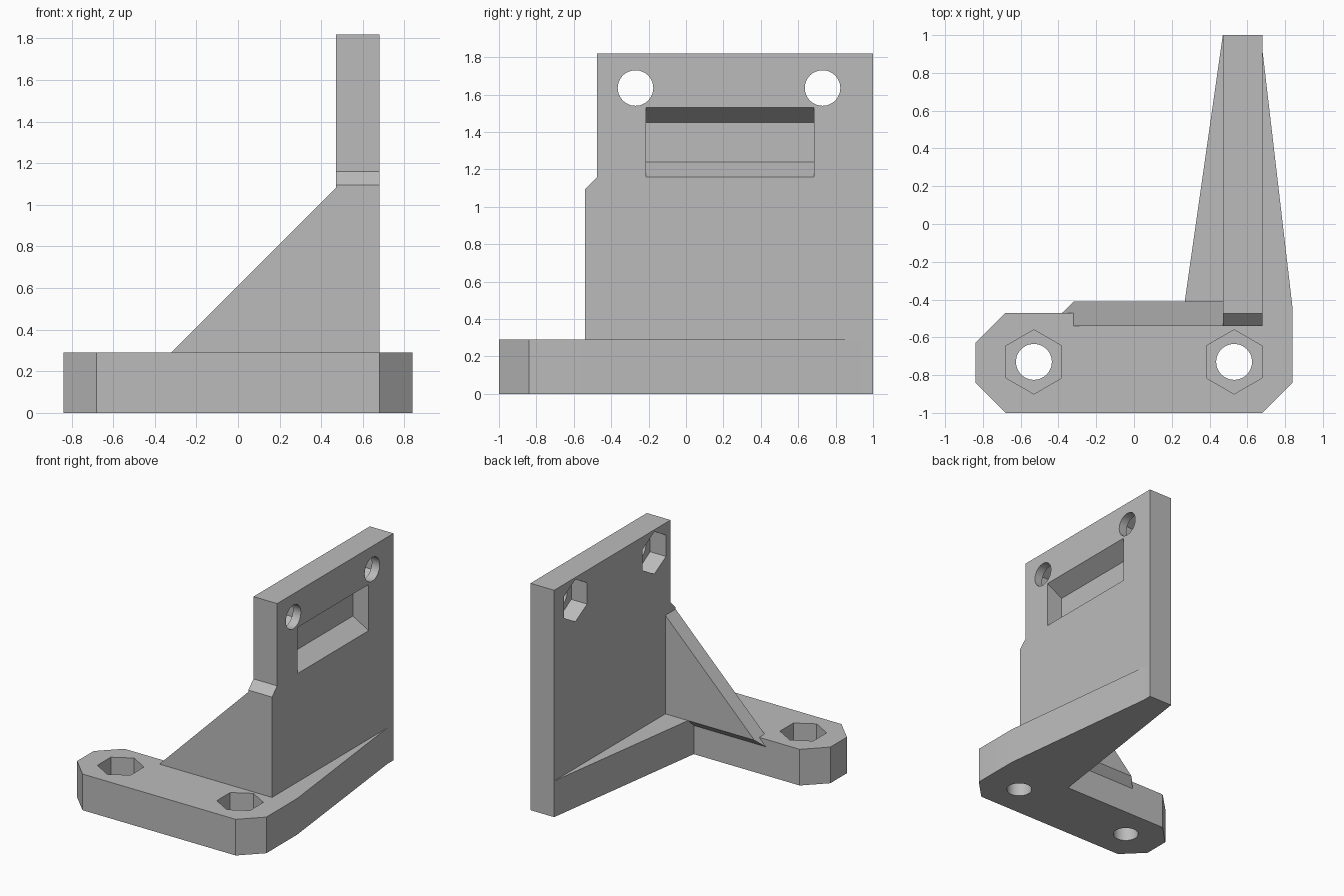
import bpy, bmesh, math

if "Cube" in bpy.data.objects:
    bpy.data.objects.remove(bpy.data.objects["Cube"], do_unlink=True)

GREY = (0.5, 0.5, 0.5, 1.0)
mat = bpy.data.materials.new("plain grey")
mat.use_nodes = True
mat.diffuse_color = GREY
mat.node_tree.nodes["Principled BSDF"].inputs["Base Color"].default_value = GREY


def add_object(name, bm):
    bmesh.ops.recalc_face_normals(bm, faces=bm.faces[:])
    mesh = bpy.data.meshes.new(name)
    bm.to_mesh(mesh)
    bm.free()
    mesh.materials.append(mat)
    obj = bpy.data.objects.new(name, mesh)
    bpy.context.collection.objects.link(obj)
    return obj


def prism(name, outline, axis, lo, hi):
    """Extrude a 2D outline along one axis, from lo to hi."""
    place = {"x": lambda a, b, t: (t, a, b),
             "y": lambda a, b, t: (a, t, b),
             "z": lambda a, b, t: (a, b, t)}[axis]
    bm = bmesh.new()
    low, high = ([bm.verts.new(place(a, b, t)) for a, b in outline] for t in (lo, hi))
    bm.faces.new(low)
    bm.faces.new(high)
    n = len(outline)
    for i in range(n):
        j = (i + 1) % n
        bm.faces.new((low[i], low[j], high[j], high[i]))
    return add_object(name, bm)


def ring(a, b, radius, sides):
    """Regular polygon with one point straight up."""
    angles = [math.pi / 2 + math.tau * i / sides for i in range(sides)]
    return [(a + radius * math.cos(t), b + radius * math.sin(t)) for t in angles]


def cut(obj, cutter):
    cutter.hide_render = True
    mod = obj.modifiers.new("cut", "BOOLEAN")
    mod.operation = "DIFFERENCE"
    mod.solver = "EXACT"
    mod.object = cutter
    bpy.ops.object.select_all(action="DESELECT")
    bpy.context.view_layer.objects.active = obj
    obj.select_set(True)
    bpy.ops.object.modifier_apply(modifier=mod.name)
    bpy.data.objects.remove(cutter, do_unlink=True)


BASE_TOP, WALL_IN, WALL_OUT = 0.29, 0.47, 0.68
HOLE_R, NUT_R = 0.095, 0.17

# L-shaped base with a tapering leg
base = prism("base", [(-0.84, -0.84), (-0.68, -1), (0.68, -1), (0.84, -0.84),
                      (0.84, -0.45), (WALL_OUT, 0.92), (WALL_OUT, 1), (WALL_IN, 1),
                      (0.26, -0.47), (-0.68, -0.47), (-0.84, -0.63)],
             "z", 0, BASE_TOP)

# Upright wall with a small step on its front edge
wall = prism("wall", [(-0.54, BASE_TOP), (1, BASE_TOP), (1, 1.82), (-0.475, 1.82),
                      (-0.475, 1.16), (-0.54, 1.095)],
             "x", WALL_IN, WALL_OUT)

# Sloping gusset, with a bevelled lip hanging behind the base
bm = bmesh.new()
for y in (-0.54, -0.41):
    for x, z in ((-0.32, BASE_TOP), (WALL_IN, BASE_TOP), (WALL_IN, 1.08)):
        bm.verts.new((x, y, z))
for x in (-0.38, WALL_IN):
    bm.verts.new((x, -0.47, 0.23))
bmesh.ops.convex_hull(bm, input=bm.verts[:])
bmesh.ops.dissolve_limit(bm, angle_limit=0.01, verts=bm.verts[:], edges=bm.edges[:])
gusset = add_object("gusset", bm)

# Bolt holes and hexagonal nut pockets in the base
for x in (-0.53, 0.53):
    cut(base, prism("cutter", ring(x, -0.73, HOLE_R, 48), "z", -0.1, 0.5))
    cut(base, prism("cutter", ring(x, -0.73, NUT_R, 6), "z", 0.14, 0.5))

# Bolt holes in the wall, with nut pockets on its inner side
for y in (-0.27, 0.73):
    cut(wall, prism("cutter", ring(y, 1.635, HOLE_R, 48), "x", 0.3, 0.9))
    cut(wall, prism("cutter", ring(y, 1.635, NUT_R, 6), "x", 0.3, 0.61))

# Recess with sloping top and bottom in the outer side of the wall
cut(wall, prism("cutter", [(0.54, 1.24), (0.54, 1.45), (WALL_OUT, 1.53), (0.8, 1.53),
                           (0.8, 1.16), (WALL_OUT, 1.16)], "y", -0.215, 0.685))

bpy.ops.object.select_all(action="DESELECT")
for obj in (base, wall, gusset):
    obj.select_set(True)
bpy.context.view_layer.objects.active = base
bpy.ops.object.shade_smooth_by_angle(angle=math.radians(20))
